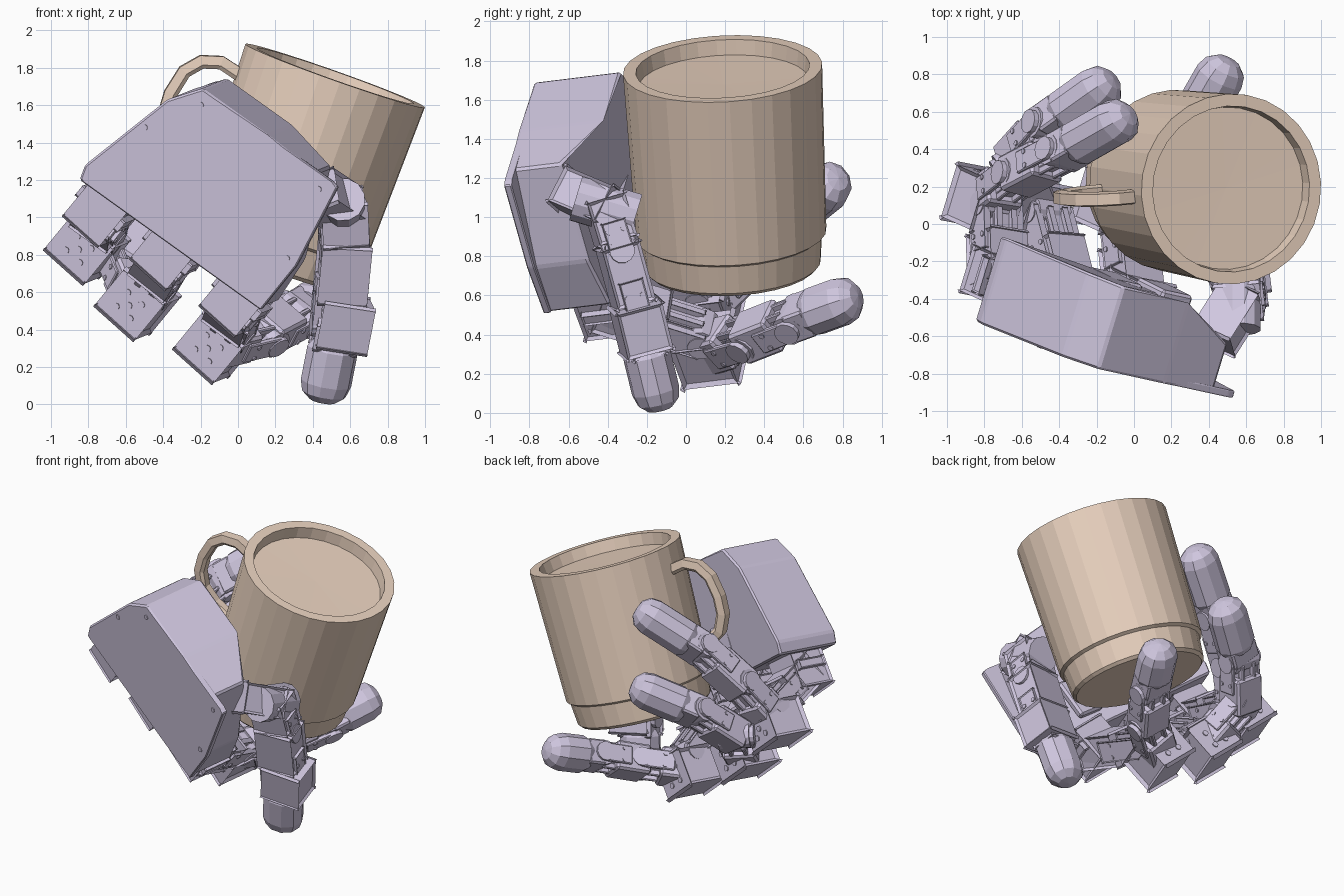
import bpy, bmesh, math
from mathutils import Vector as V, Matrix

if "Cube" in bpy.data.objects:
    bpy.data.objects.remove(bpy.data.objects["Cube"])

def material(name, col):
    m = bpy.data.materials.new(name)
    m.diffuse_color = (*col, 1)
    m.use_nodes = True
    m.node_tree.nodes["Principled BSDF"].inputs["Base Color"].default_value = m.diffuse_color
    return m

LILAC = material("lilac", (0.63, 0.57, 0.74))
CLAY = material("clay", (0.80, 0.63, 0.51))

def finish(bm, name, mat, bevel=0):
    if bevel:
        bmesh.ops.bevel(bm, geom=bm.edges[:], offset=bevel, segments=1, affect='EDGES')
    bmesh.ops.recalc_face_normals(bm, faces=bm.faces[:])
    me = bpy.data.meshes.new(name)
    bm.to_mesh(me)
    bm.free()
    me.materials.append(mat)
    ob = bpy.data.objects.new(name, me)
    bpy.context.collection.objects.link(ob)
    return ob

def frame(origin, z, x):
    """Matrix with local z along z and local x close to x."""
    z = V(z).normalized()
    x = V(x)
    x = (x - z * x.dot(z)).normalized()
    m = Matrix((x, z.cross(x), z)).transposed().to_4x4()
    m.translation = V(origin)
    return m

def box(name, m, centre, size, bevel=0.015, mat=LILAC):
    bm = bmesh.new()
    bmesh.ops.create_cube(bm, size=1)
    for v in bm.verts:
        v.co = m @ V([v.co[i] * size[i] + centre[i] for i in range(3)])
    return finish(bm, name, mat, bevel)

def lathe(name, m, profile, sides, mat, squash=1):
    bm = bmesh.new()
    rings = []
    for r, h in profile:
        n = sides if r > 0 else 1
        rings.append([bm.verts.new(m @ V((r * math.cos(k * math.tau / sides),
                                          r * squash * math.sin(k * math.tau / sides), h))) for k in range(n)])
    for a, b in zip(rings, rings[1:]):
        for k in range(sides):
            j = (k + 1) % sides
            f = [a[k % len(a)], a[j % len(a)], b[j % len(b)], b[k % len(b)]]
            bm.faces.new(list(dict.fromkeys(f)))
    return finish(bm, name, mat)

def cyl(name, m, centre, axis, r, length, sides=12):
    c, a = m @ V(centre), m.to_3x3() @ V(axis)
    return lathe(name, frame(c, a, a.orthogonal()),
                 [(0, -length / 2), (r, -length / 2), (r, length / 2), (0, length / 2)], sides, LILAC)

# Mug: lathed body with stepped foot and shallow inside
MUG = frame((0.166, 0.24, 0.76), (0.334, -0.05, 0.943), (1, 0.05, 0))
lathe("mug_body", MUG, [(0, -.02), (.43, -.02), (.45, .0), (.465, .15), (.487, .165), (.51, 1.06),
                        (.445, 1.06), (.435, .98), (0, .975)], 28, CLAY)

# Mug handle: band swept along a loop
loop = [(-.48, .895), (-.6, .925), (-.70, .895), (-.77, .815), (-.80, .68), (-.795, .56),
        (-.74, .45), (-.63, .38), (-.47, .34)]
bm = bmesh.new()
rings = []
for i, (x, z) in enumerate(loop):
    a, b = V(loop[max(i - 1, 0)]), V(loop[min(i + 1, len(loop) - 1)])
    t = (b - a).normalized()
    n = V((-t.y, t.x))
    rings.append([bm.verts.new(MUG @ V((x + n.x * p, -.015 + q, z + n.y * p)))
                  for p, q in ((.036, -.025), (.036, .025), (.015, .04), (-.036, .03), (-.036, -.03), (.015, -.04))])
for a, b in zip(rings, rings[1:]):
    for k in range(6):
        bm.faces.new((a[k], a[(k + 1) % 6], b[(k + 1) % 6], b[k]))
bm.faces.new(rings[0])
bm.faces.new(rings[-1])
finish(bm, "mug_handle", CLAY)

# Palm: front outlines pushed back along the palm normal
W, F, U = V((.806, -.175, -.565)), V((-.61, .276, -.741)), V((.286, .942, .115))

def on_palm(x, z):
    return V((x, (-.592 - U.x * x - U.z * z) / U.y, z))

def slab(name, outline, bevel):
    bm = bmesh.new()
    front = [bm.verts.new(on_palm(x, z)) for x, z, t in outline]
    back = [bm.verts.new(on_palm(x, z) + U * t) for x, z, t in outline]
    bm.faces.new(front)
    bm.faces.new(back)
    for k in range(len(front)):
        j = (k + 1) % len(front)
        bm.faces.new((front[k], front[j], back[j], back[k]))
    finish(bm, name, LILAC, bevel)

slab("palm", [(-.85, 1.2, .48), (.11, .51, .36), (.27, .74, .32), (.42, 1.24, .28),
              (.16, 1.44, .47), (-.19, 1.69, .47), (-.38, 1.63, .48), (-.82, 1.28, .49)], 0.012)
slab("palm_front_plate", [(-.84, 1.195, .04), (.12, .505, .04), (.31, .74, .04), (.53, 1.16, .04),
                          (.50, 1.19, .04), (-.19, 1.685, .04)], 0.006)
PALM = frame(on_palm(-.16, 1.12), U, W)

# Palm screws and inner cover ribs
for x, z in ((-.5, 1.48), (-.2, 1.6), (.43, 1.15), (.26, .78)):
    cyl("palm_screw", frame(on_palm(x, z), U, W), (0, 0, 0), (0, 0, 1), .018, .01, 8)
for x in (-.33, 0, .33):
    box("palm_rib", PALM, (x, .12, .40), (.2, .28, .06))

def link(name, p, q, side, width=.23, height=.22, body=.62):
    """Servo box, side plates, ribs and a joint barrel from p to q."""
    p, q = V(p), V(q)
    L = (q - p).length
    m = frame(p, q - p, side)
    box(name + "_servo", m, (0, 0, L * body / 2), (width, height, L * body + .08))
    box(name + "_neck", m, (0, 0, L * .75), (width * .55, height * .6, L * .5), .01)
    for s in (-1, 1):
        box(name + "_plate", m, (s * width * .5, 0, L * .68), (.03, height * .62, L * .66), .006)
        cyl(name + "_hub", m, (s * width * .53, 0, L), (1, 0, 0), .065, .03)
        for k in (-1, 1):
            cyl(name + "_screw", m, (s * width * .53, k * .04, L * .55), (1, 0, 0), .015, .03, 6)
            box(name + "_rib", m, (s * width * .22, k * height * .36, L * .78), (.025, .04, L * .36), .006)
    cyl(name + "_joint", m, (0, 0, L), (1, 0, 0), .085, width * .95)

def tip(name, p, q, side):
    """Faceted round rubber fingertip ending at q."""
    p, q = V(p), V(q)
    L = (q - p).length
    m = frame(p, q - p, side)
    box(name + "_bracket", m, (0, 0, .06), (.22, .17, .13), .012)
    lathe(name + "_pad", m, [(0, .09), (.115, .09), (.138, .13), (.138, L - .11), (.12, L - .05),
                             (.07, L - .01), (0, L)], 10, LILAC, .9)

# Three fingers: palm root, elbow box, two joints, tip end
fingers = [
    ((-.69, -.30, 1.08), (-.80, .12, .86), (-.62, .26, 1.14), (-.39, .38, 1.38), (-.02, .59, 1.66)),
    ((-.33, -.36, .85), (-.53, .09, .56), (-.63, .34, .80), (-.46, .53, 1.0), (-.11, .78, 1.20)),
    ((.04, -.42, .60), (-.11, .11, .33), (.15, .32, .39), (.32, .55, .48), (.51, .88, .60)),
]
for i, (r, a, b, c, d) in enumerate(fingers):
    n = "finger_%d" % (i + 1)
    r, a = V(r), V(a)
    # knuckle mount at the palm edge
    k = frame(r, F, W)
    box(n + "_mount", k, (0, 0, .05), (.23, .26, .26))
    box(n + "_collar", k, (0, 0, .03), (.29, .2, .06), .008)
    link(n + "_base", r + F * .06, a - F * .1, W, .22, .22, .5)
    # elbow box with a ring of screw holes on its outer face
    e = frame(a, F, W)
    box(n + "_elbow", e, (0, 0, 0.01), (.25, .29, .25), .02)
    for x, y in ((0, 0), (.05, .05), (-.05, .05), (.05, -.05), (-.05, -.05)):
        for s in (-1, 1):
            cyl(n + "_dot", e, (x, s * .145, y + .02), (0, 1, 0), .02, .015, 8)
    link(n + "_proximal", a, b, W, .22, .21, .5)
    link(n + "_middle", b, c, W, .22, .2, .55)
    tip(n + "_tip", c, d, W)

# Thumb: side mount on the palm, two links and a tip pointing down
t0, t1, t2, t3, t4 = (.44, -.60, 1.13), (.56, -.41, 1.05), (.57, -.34, .82), (.53, -.23, .42), (.45, -.13, .01)
SIDE = V((1, 0.1, 0.1))
box("thumb_mount", frame(t0, V(t1) - V(t0), SIDE), (0, 0, .13), (.2, .2, .3))
cyl("thumb_swivel", frame(t1, (0, 1, -.3), SIDE), (0, 0, 0), (0, 0, 1), .12, .32)
link("thumb_base", t1, t2, SIDE, .22, .2, .6)
link("thumb_middle", t2, t3, SIDE, .24, .2, .55)
box("thumb_servo", frame(t3, V(t4) - V(t3), SIDE), (.03, 0, -.02), (.25, .24, .24))
tip("thumb_tip", t3, t4, SIDE)
